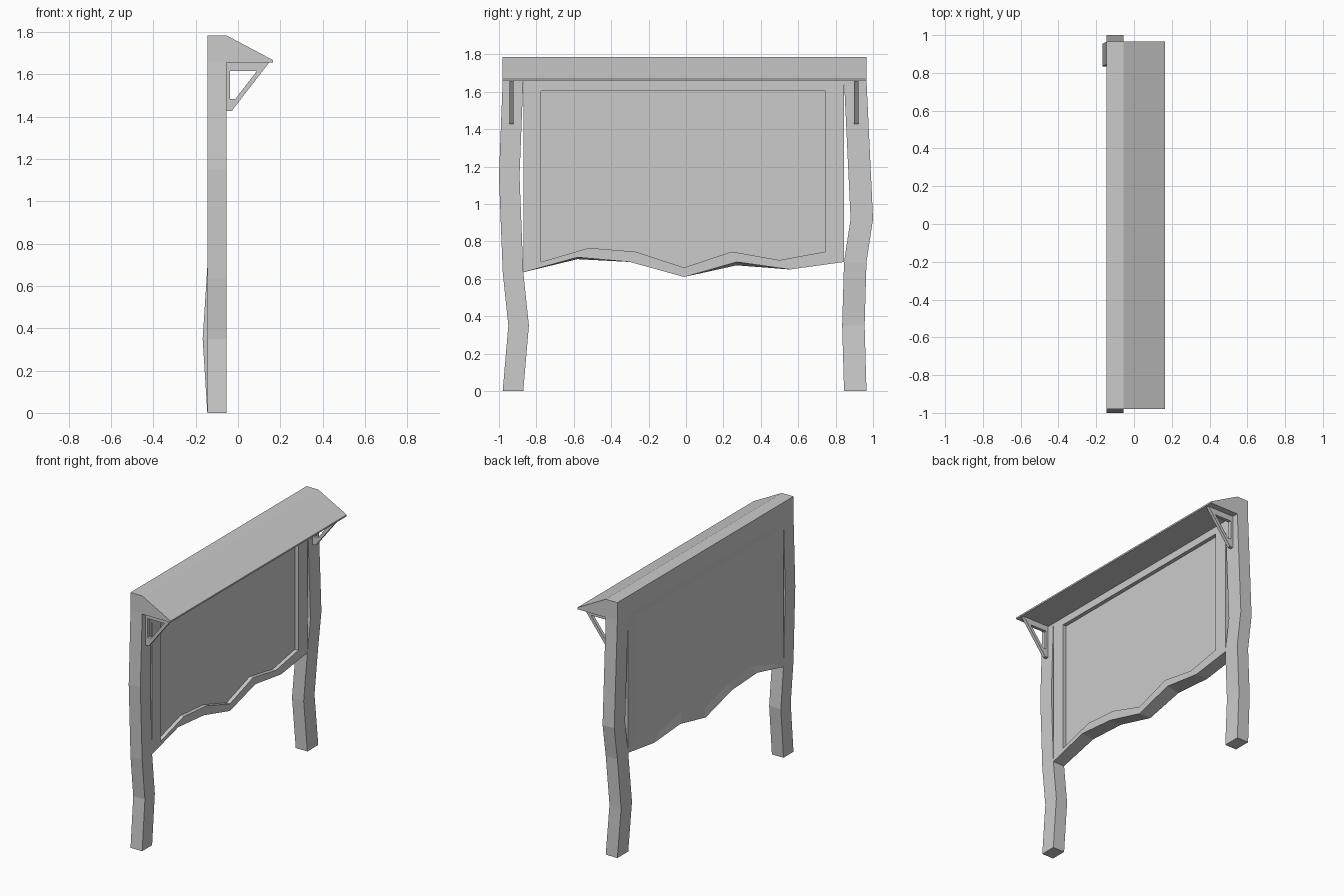
import bpy, bmesh

if "Cube" in bpy.data.objects:
    bpy.data.objects.remove(bpy.data.objects["Cube"])

BACK, FRONT = -0.145, -0.055


def make_object(name, bm):
    bmesh.ops.recalc_face_normals(bm, faces=bm.faces)
    mesh = bpy.data.meshes.new(name)
    bm.to_mesh(mesh)
    bm.free()
    ob = bpy.data.objects.new(name, mesh)
    bpy.context.collection.objects.link(ob)
    return ob


def skin(name, rings, closed=False):
    """Bridge rings of equal size; cap the ends, or join last to first."""
    bm = bmesh.new()
    loops = [[bm.verts.new(p) for p in ring] for ring in rings]
    n = len(loops[0])
    pairs = list(zip(loops, loops[1:]))
    if closed:
        pairs.append((loops[-1], loops[0]))
    else:
        bm.faces.new(loops[0])
        bm.faces.new(loops[-1])
    for a, b in pairs:
        for i in range(n):
            j = (i + 1) % n
            bm.faces.new((a[i], a[j], b[j], b[i]))
    return make_object(name, bm)


# Crooked posts: each level is (z, y low, y high, x shift)
def post(name, levels):
    skin(name, [[(BACK + s, a, z), (FRONT + s, a, z),
                 (FRONT + s, b, z), (BACK + s, b, z)]
                for z, a, b, s in levels])


post("left_post", [(0, -0.98, -0.87, 0), (0.35, -0.95, -0.84, 0),
                   (0.635, -0.98, -0.87, 0), (1.15, -1.0, -0.89, 0),
                   (1.66, -0.98, -0.87, 0)])
post("right_post", [(0, 0.845, 0.965, 0), (0.35, 0.835, 0.955, -0.022),
                    (0.69, 0.845, 0.965, 0), (0.92, 0.88, 1.0, 0),
                    (1.66, 0.845, 0.965, 0)])

# Sloped roof with flat ridge and thin front lip
roof = [(BACK, 1.655), (BACK, 1.785), (FRONT, 1.785),
        (0.165, 1.668), (0.165, 1.657), (FRONT, 1.657)]
skin("roof", [[(x, y, z) for x, z in roof] for y in (-0.98, 0.965)])

# Notice board with ragged lower edge and recessed panel
outer = [(-0.87, 0.635), (-0.58, 0.715), (-0.3, 0.69), (-0.01, 0.61),
         (0.27, 0.69), (0.555, 0.65), (0.845, 0.69), (0.845, 1.657), (-0.87, 1.657)]
inner = [(-0.775, 0.69), (-0.52, 0.765), (-0.27, 0.745), (-0.01, 0.66),
         (0.245, 0.745), (0.5, 0.70), (0.745, 0.745), (0.745, 1.605), (-0.775, 1.605)]
sag = [0, -0.01, 0, 0, -0.018, 0, 0, 0, 0]
outer_back = [(y, z + d) for (y, z), d in zip(outer, sag)]
skin("notice_board", [[(x, y, z) for y, z in ring] for x, ring in (
    (FRONT - 0.027, inner), (FRONT, inner), (FRONT, outer),
    (BACK, outer_back), (BACK + 0.01, inner))])

# Open triangular brackets under the roof
frame = [(FRONT, 1.66), (0.15, 1.66), (-0.03, 1.427), (FRONT, 1.427)]
hole = [(-0.038, 1.617), (0.09, 1.617), (-0.012, 1.485), (-0.038, 1.485)]
for side, y in (("left", -0.932), ("right", 0.91)):
    skin(side + "_bracket", [[(x, y + t, z) for x, z in ring] for t, ring in (
        (-0.011, frame), (0.011, frame), (0.011, hole), (-0.011, hole))], closed=True)
